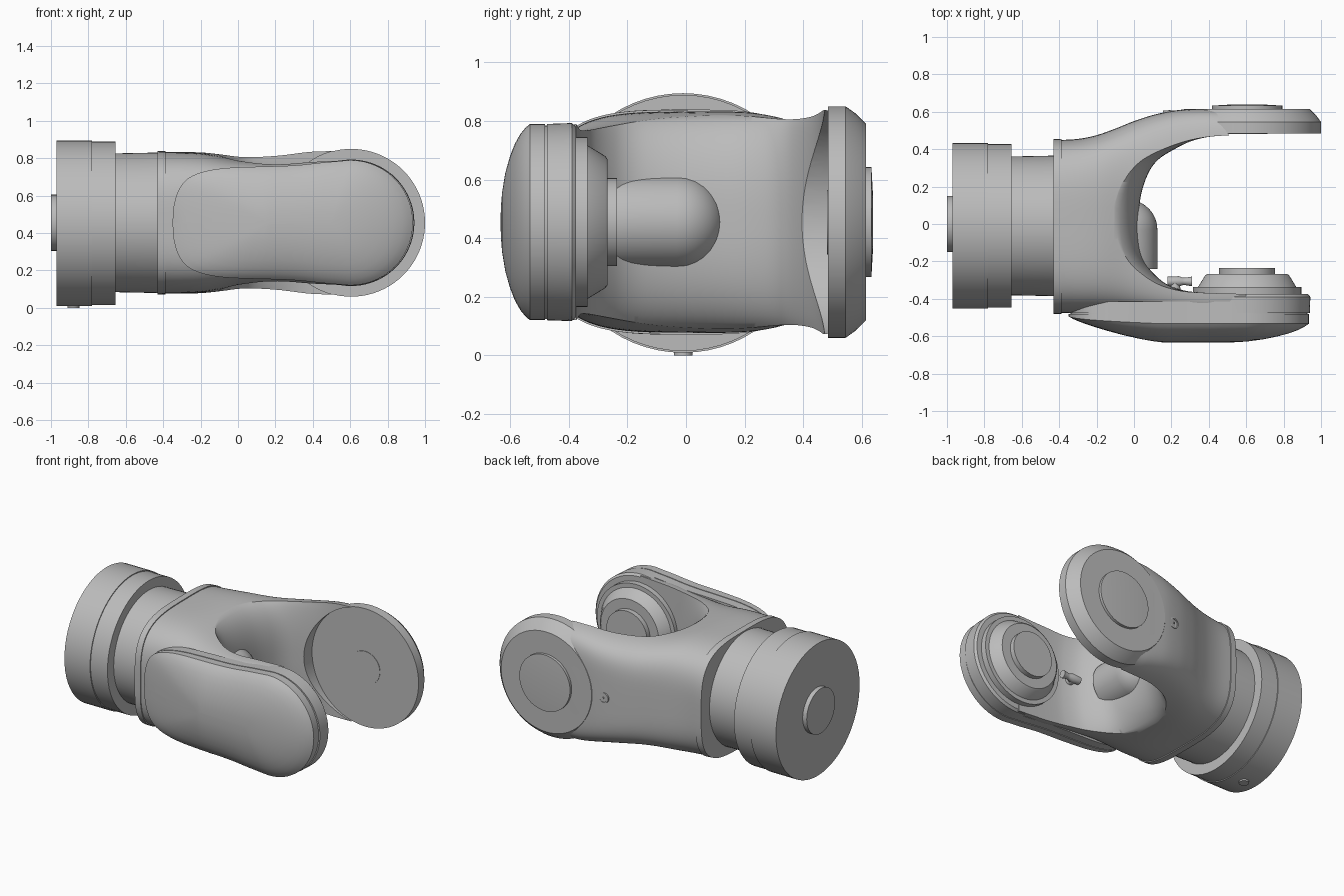
import bpy, bmesh, math
from math import cos, sin, pi
from mathutils import Vector

cube = bpy.data.objects.get("Cube")
if cube:
    bpy.data.objects.remove(cube, do_unlink=True)

grey = bpy.data.materials.new("cast grey")
grey.use_nodes = True
colour = (0.5, 0.5, 0.5, 1)
grey.diffuse_color = colour
grey.node_tree.nodes["Principled BSDF"].inputs["Base Color"].default_value = colour

ZC = 0.455   # height of the main axis
PX = 0.605   # x of the pivot axis


def activate(ob):
    bpy.ops.object.select_all(action="DESELECT")
    ob.select_set(True)
    bpy.context.view_layer.objects.active = ob


def smooth(ob, angle=30):
    activate(ob)
    bpy.ops.object.shade_smooth_by_angle(angle=math.radians(angle))


def loft(name, rings, angle=30):
    """Skin closed rings of equal length and cap both ends."""
    bm = bmesh.new()
    rows = [[bm.verts.new(p) for p in r] for r in rings]
    n = len(rows[0])
    for a, b in zip(rows, rows[1:]):
        for i in range(n):
            j = (i + 1) % n
            bm.faces.new((a[i], a[j], b[j], b[i]))
    bm.faces.new(rows[0][::-1])
    bm.faces.new(rows[-1])
    bmesh.ops.recalc_face_normals(bm, faces=bm.faces)
    me = bpy.data.meshes.new(name)
    bm.to_mesh(me)
    bm.free()
    me.materials.append(grey)
    ob = bpy.data.objects.new(name, me)
    bpy.context.collection.objects.link(ob)
    smooth(ob, angle)
    return ob


def lathe(name, profile, origin, axis, sides=64):
    """Turn (distance, radius) points around an axis."""
    axis = Vector(axis).normalized()
    u = axis.orthogonal().normalized()
    v = axis.cross(u)
    o = Vector(origin)
    rings = [[o + axis * d + (u * cos(2 * pi * i / sides) + v * sin(2 * pi * i / sides)) * r
              for i in range(sides)] for d, r in profile]
    return loft(name, rings)


def cut(ob, cutter):
    cutter.hide_render = True
    mod = ob.modifiers.new("cut", "BOOLEAN")
    mod.operation = "DIFFERENCE"
    mod.solver = "EXACT"
    mod.object = cutter
    activate(ob)
    bpy.ops.object.modifier_apply(modifier=mod.name)
    bpy.data.objects.remove(cutter, do_unlink=True)


def curve(keys, x):
    """Smooth interpolation through (x, value) keys."""
    if x <= keys[0][0]:
        return keys[0][1]
    if x >= keys[-1][0]:
        return keys[-1][1]
    k = max(i for i in range(len(keys) - 1) if keys[i][0] <= x)

    def slope(i):
        a, b = keys[max(i - 1, 0)], keys[min(i + 1, len(keys) - 1)]
        return (b[1] - a[1]) / (b[0] - a[0])
    (x0, y0), (x1, y1) = keys[k], keys[k + 1]
    w = x1 - x0
    t = (x - x0) / w
    return ((1 + 2 * t) * (1 - t) ** 2 * y0 + t * (1 - t) ** 2 * w * slope(k)
            + t * t * (3 - 2 * t) * y1 + t * t * (t - 1) * w * slope(k + 1))


def spow(c, e):
    return math.copysign(abs(c) ** e, c)


# Round base, neck and end plug
lathe("base_drum", [(-0.97, 0.443), (-0.78, 0.443), (-0.78, 0.437), (-0.655, 0.437)],
      (0, -0.01, 0.452), (1, 0, 0))
lathe("neck", [(-0.7, 0.37), (-0.56, 0.373), (-0.4, 0.376)], (0, -0.01, ZC), (1, 0, 0))
lathe("end_plug", [(-1, 0.15), (-0.95, 0.15)], (0, 0, ZC), (1, 0, 0), 48)
lathe("base_screw", [(0, 0.032), (0.05, 0.032)], (-0.88, -0.01, 0), (0, 0, 1), 20)

# Fork body, lofted along x
back_y = [(-0.43, 0.448), (-0.3, 0.455), (-0.2, 0.475), (-0.1, 0.51), (0, 0.55),
          (0.13, 0.59), (0.28, 0.613), (0.6, 0.613)]
back_h = [(-0.43, 0.378), (-0.2, 0.378), (0, 0.359), (0.2, 0.366), (0.4, 0.389), (0.6, 0.394)]
front_h = [(-0.43, 0.378), (-0.2, 0.37), (0, 0.335), (0.2, 0.318), (0.4, 0.328), (0.6, 0.338)]


def section(x, grow=0.0, count=96):
    ring = []
    for i in range(count):
        a = 2 * pi * (i + 0.5) / count
        back = cos(a) > 0
        n = curve([(-0.43, 3.4), (0, 4.5), (0.4, 7 if back else 10)], x)
        half = (curve(back_y, x) if back else 0.475) + grow
        y = half * spow(cos(a), 2 / n)
        t = min(max(y / 0.5 + 0.5, 0), 1)
        t = t * t * (3 - 2 * t)
        h = curve(front_h, x) * (1 - t) + curve(back_h, x) * t + grow
        ring.append((x, y, ZC + h * spow(sin(a), 2 / n)))
    return ring


fork = loft("fork_body", [section(-0.43 + 1.03 * i / 48) for i in range(49)])

# Opening between the arms; its root rounds over towards top and bottom
inner = [(1.2, 0.48), (0.5, 0.478), (0.35, 0.458), (0.2, 0.395), (0.1, 0.325), (0.045, 0.2),
         (0.025, 0.08), (0.025, -0.08), (0.05, -0.2), (0.12, -0.285), (0.2, -0.34),
         (0.35, -0.374), (1.2, -0.376)]


def refine(pts, passes=3):
    """Corner cutting that keeps the end points."""
    for _ in range(passes):
        out = [pts[0]]
        for a, b in zip(pts, pts[1:]):
            out += [tuple(p * 0.75 + q * 0.25 for p, q in zip(a, b)),
                    tuple(p * 0.25 + q * 0.75 for p, q in zip(a, b))]
        pts = out + [pts[-1]]
    return pts


levels = []
for i in range(41):
    t = -1.2 + 2.4 * i / 40
    round_over = 0.2 * (1 - math.sqrt(1 - min(abs(t), 0.99) ** 2.6))
    levels.append([(x - round_over * (1 - min(max(x / 0.45, 0), 1)), y, ZC + 0.38 * t)
                   for x, y in refine(inner)])
cut(fork, loft("opening_cutter", levels))

# Round flat recess around the back pivot
cut(fork, lathe("recess_cutter", [(0.2, 0.395), (0.487, 0.395)], (PX, 0, ZC), (0, 1, 0), 80))
smooth(fork, 35)

# Collar where the fork meets the neck
loft("collar", [section(x, 0.006) for x in (-0.43, -0.41, -0.388)])

# Rounded hub in the root of the fork
lathe("root_hub", [(-0.24, 0.16), (-0.03, 0.16)]
      + [(-0.03 + 0.16 * sin(k * pi / 16), 0.16 * cos(k * pi / 16) + 0.0005) for k in range(1, 9)],
      (-0.035, 0, ZC), (0, 1, 0), 48)

# Back arm end with its outer disc and inner pin face
lathe("back_arm_end", [(0.484, 0.395), (0.545, 0.395), (0.58, 0.37), (0.615, 0.335)],
      (PX, 0, ZC), (0, 1, 0), 80)
lathe("back_outer_disc", [(0.6, 0.188), (0.633, 0.188), (0.638, 0.1)], (PX, 0, ZC), (0, 1, 0), 48)
lathe("back_inner_pin", [(0.481, 0.11), (0.5, 0.11)], (PX, 0, ZC), (0, 1, 0), 48)

# Front arm end with stepped bearing boss
lathe("front_arm_end", [(-0.375, 0.325), (-0.39, 0.338), (-0.475, 0.335)], (PX, 0, ZC), (0, 1, 0), 80)
lathe("front_bearing", [(-0.39, 0.29), (-0.336, 0.29), (-0.336, 0.262), (-0.275, 0.225),
                        (-0.268, 0.215), (-0.268, 0.15), (-0.235, 0.15)], (PX, 0, ZC), (0, 1, 0))

# Domed cover on the front arm
half = [(-0.35, 0), (-0.345, 0.1), (-0.31, 0.2), (-0.24, 0.26), (-0.1, 0.293), (0.1, 0.3),
        (0.3, 0.305), (0.45, 0.322)]
half = refine(half, 2)
half += [(0.6 + 0.335 * cos(a), 0.335 * sin(a)) for a in [pi / 2 * (1 - k / 14) for k in range(15)]]
outline = half + [(x, -z) for x, z in half[-2:0:-1]]
rings = []
for s, d in [(1, -0.06), (1, 0), (0.985, 0), (0.985, 0.006), (1, 0.006), (1, 0.058), (0.96, 0.073),
             (0.9, 0.09), (0.8, 0.109), (0.67, 0.126), (0.5, 0.142), (0.3, 0.153), (0.15, 0.157),
             (0.02, 0.158)]:
    ring = []
    for x, z in outline:
        # shrink towards a spine so the dome keeps a long ridge
        spine = min(max(x, 0.1), 0.58)
        px = spine + (x - spine) * s
        px = 0.3 + (px - 0.3) * (0.7 + 0.3 * s)
        w = min(1, 0.3 + 0.7 * (max(px + 0.35, 0) / 0.5) ** 0.5) if d > 0.01 else 1
        ring.append((px, -0.475 - d * w, ZC + z * s))
    rings.append(ring)
loft("front_cover", rings, 35)

# Slotted screw on the back arm and small nozzle inside the front arm
lathe("back_screw_rim", [(0.57, 0.036), (0.606, 0.036), (0.606, 0.028), (0.6, 0.028)],
      (0.19, 0, ZC), (0, 1, 0), 24)
lathe("back_screw_slot", [(0.598, 0.006), (0.609, 0.006)], (0.19, 0, ZC), (0, 1, 0), 4)
lathe("nozzle", [(0.18, 0.025), (0.24, 0.028), (0.26, 0.02), (0.275, 0.02), (0.31, 0.026)],
      (0, -0.307, ZC), (1, 0, 0), 16)
lathe("nozzle_stem", [(-0.36, 0.03), (-0.3, 0.022)], (0.22, 0, ZC), (0, 1, 0), 16)
